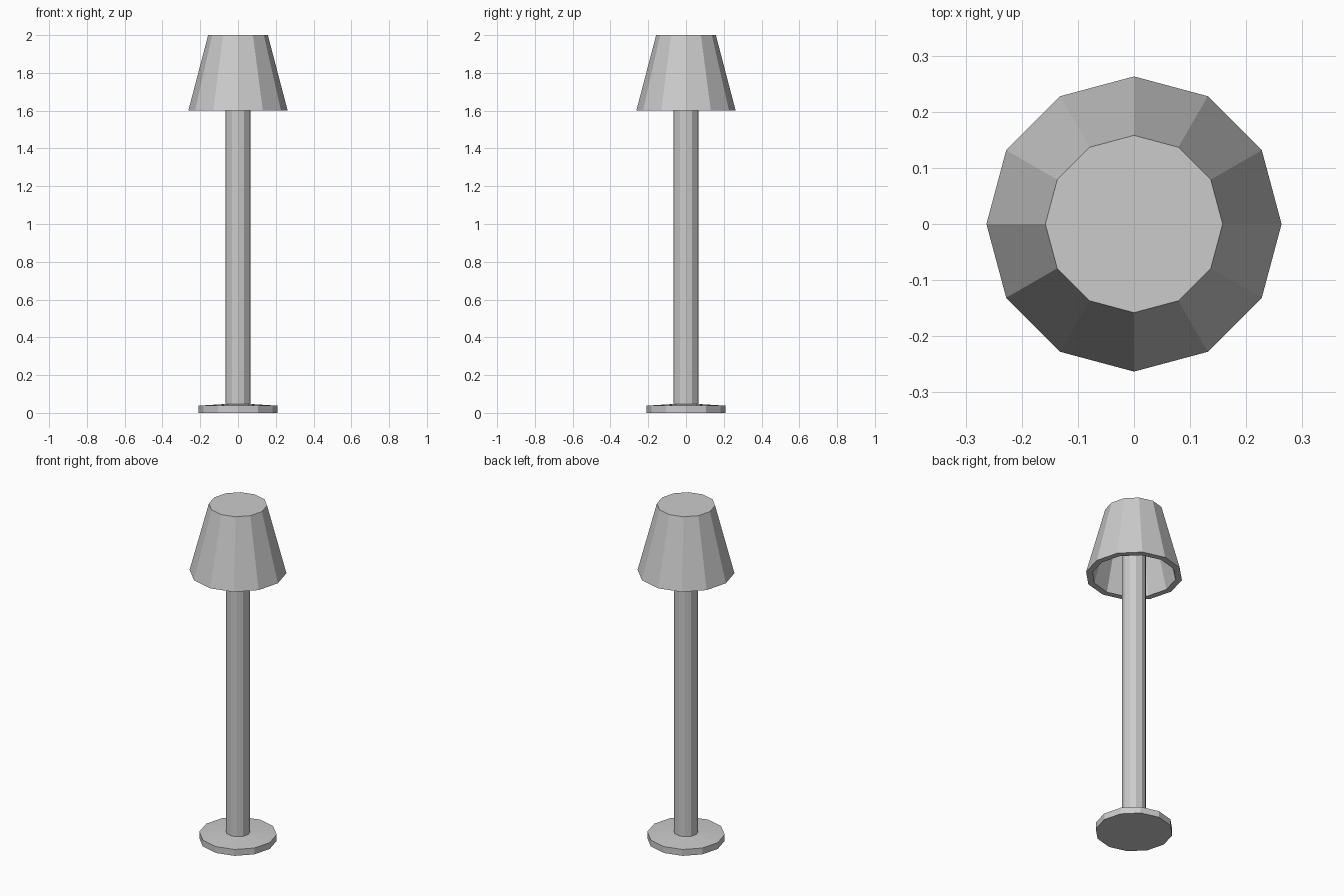
import bpy, bmesh
from math import cos, sin, pi

if "Cube" in bpy.data.objects:
    bpy.data.objects.remove(bpy.data.objects["Cube"])

SIDES = 12


def lathe(name, profile):
    """Revolve a closed (radius, z) profile into a flat-shaded solid with capped ends."""
    bm = bmesh.new()
    rings = [[bm.verts.new((r * cos(2 * pi * i / SIDES), r * sin(2 * pi * i / SIDES), z))
              for i in range(SIDES)] for r, z in profile]
    for low, high in zip(rings, rings[1:]):
        for i in range(SIDES):
            j = (i + 1) % SIDES
            bm.faces.new((low[i], low[j], high[j], high[i]))
    bm.faces.new(rings[0])
    bm.faces.new(rings[-1])
    bmesh.ops.recalc_face_normals(bm, faces=bm.faces)
    mesh = bpy.data.meshes.new(name)
    bm.to_mesh(mesh)
    bm.free()
    obj = bpy.data.objects.new(name, mesh)
    bpy.context.collection.objects.link(obj)
    return obj


# Round foot with a very slightly raised top
lathe("base", [(0.21, 0), (0.21, 0.038), (0.066, 0.047)])

# Upright running up to the ceiling of the shade
lathe("pole", [(0.066, 0.04), (0.066, 1.965)])

# Tapered shade, closed on top and hollow underneath
lathe("shade", [(0.135, 1.965), (0.228, 1.6), (0.263, 1.6), (0.158, 2.0)])
